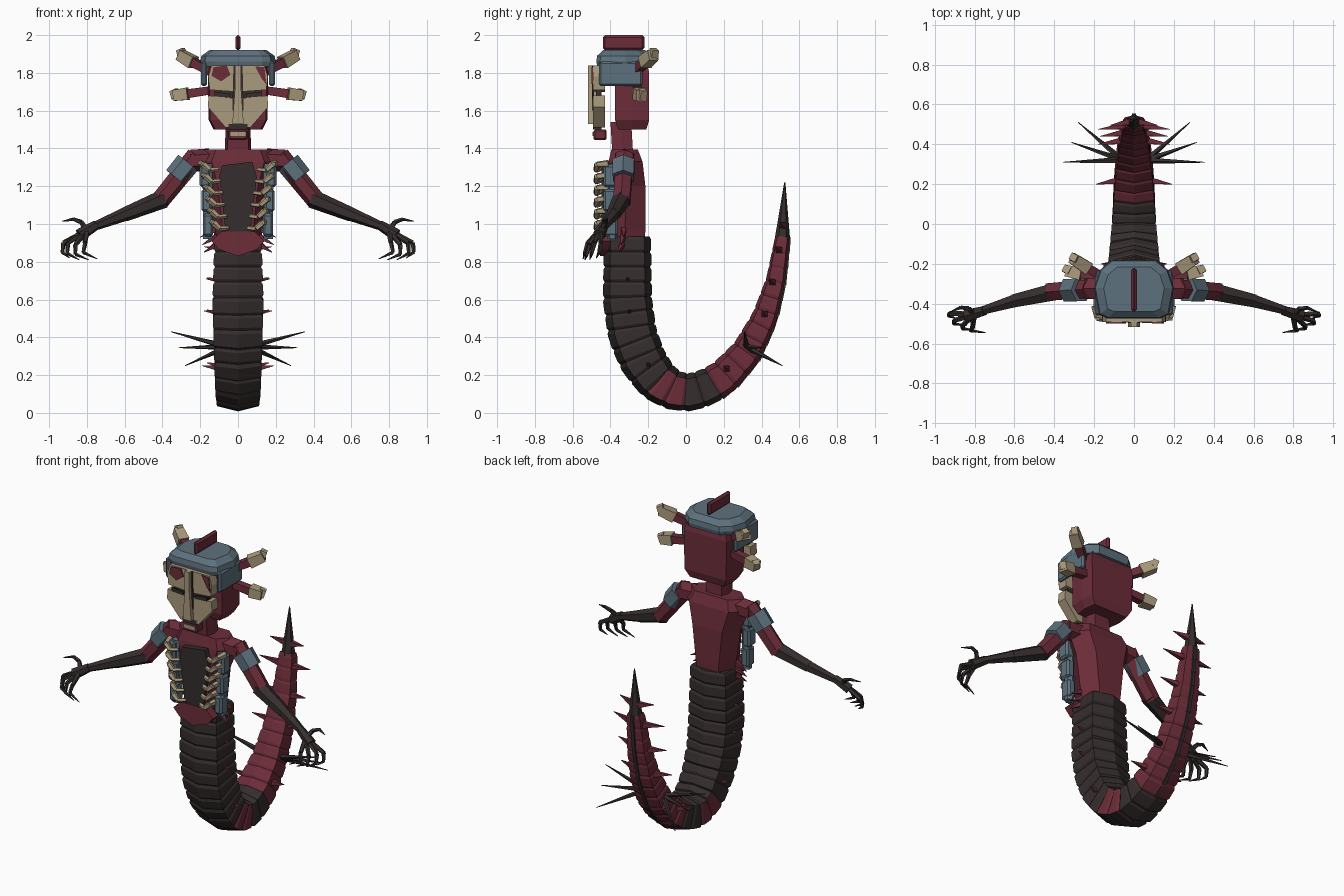
import bpy, bmesh, math
from mathutils import Vector

default_cube = bpy.data.objects.get("Cube")
if default_cube:
    bpy.data.objects.remove(default_cube, do_unlink=True)


def material(name, colour):
    mat = bpy.data.materials.new(name)
    mat.use_nodes = True
    mat.diffuse_color = (*colour, 1)
    mat.node_tree.nodes["Principled BSDF"].inputs["Base Color"].default_value = (*colour, 1)
    return mat


RED = material("dark red", (.15, .026, .042))
DARK = material("charcoal brown", (.036, .027, .027))
BLUE = material("slate blue", (.11, .165, .205))
TAN = material("bone tan", (.40, .325, .205))


def loft(name, rings, *mats, rule=None):
    """Skin a list of equal rings and cap both ends."""
    bm = bmesh.new()
    loops = [[bm.verts.new(p) for p in ring] for ring in rings]
    n = len(rings[0])
    for low, high in zip(loops, loops[1:]):
        for i in range(n):
            j = (i + 1) % n
            face = bm.faces.new((low[i], low[j], high[j], high[i]))
            face.material_index = rule(i) if rule else 0
    bm.faces.new(loops[0][::-1])
    bm.faces.new(loops[-1])
    bmesh.ops.recalc_face_normals(bm, faces=bm.faces[:])
    mesh = bpy.data.meshes.new(name)
    bm.to_mesh(mesh)
    bm.free()
    for mat in mats:
        mesh.materials.append(mat)
    obj = bpy.data.objects.new(name, mesh)
    bpy.context.collection.objects.link(obj)
    return obj


def strut(name, a, b, ra, rb, mat, sides=6):
    """Tapered bar from a to b."""
    a, b = Vector(a), Vector(b)
    turn = (b - a).to_track_quat('Z', 'Y')
    rings = []
    for centre, r in ((a, ra), (b, rb)):
        angles = [math.tau * (i + .5) / sides for i in range(sides)]
        rings.append([centre + turn @ Vector((r * math.cos(t), r * math.sin(t), 0)) for t in angles])
    return loft(name, rings, mat)


def plate(name, outline, front, back, mat):
    """Extrude an x-z outline along y."""
    return loft(name, [[(x, y, z) for x, z in outline] for y in (front, back)], mat)


def box(name, centre, size, mat, bevel=0):
    (x, y, z), (w, d, h) = centre, (s / 2 for s in size)
    outline = [(x - w, z - h), (x + w, z - h), (x + w, z + h), (x - w, z + h)]
    obj = plate(name, outline, y - d, y + d, mat)
    if bevel:
        mod = obj.modifiers.new("chamfer", 'BEVEL')
        mod.width, mod.segments = bevel, 1
    return obj


def hexagon(z, x, front, back, inset=.62):
    mid = (front + back) / 2
    return [(-x * inset, front, z), (x * inset, front, z), (x, mid, z),
            (x * inset, back, z), (-x * inset, back, z), (-x, mid, z)]


# Tail: overlapping ridged segments swept along a hook (y, z, half width, half depth)
PATH = [(-.31, .93, .125, .125), (-.31, .6, .135, .13), (-.285, .42, .13, .13),
        (-.23, .28, .125, .125), (-.15, .17, .12, .115), (-.07, .12, .115, .105),
        (.02, .107, .11, .1), (.11, .135, .105, .098), (.2, .19, .1, .092),
        (.32, .32, .088, .082), (.415, .5, .076, .068), (.475, .7, .062, .052),
        (.51, .93, .045, .038)]
PATH = [Vector(p) for p in PATH]
LENGTHS = [0]
for p, q in zip(PATH, PATH[1:]):
    LENGTHS.append(LENGTHS[-1] + (q - p).xy.length)


def along(s):
    for i in range(len(PATH) - 1):
        if s <= LENGTHS[i + 1] or i == len(PATH) - 2:
            t = (s - LENGTHS[i]) / (LENGTHS[i + 1] - LENGTHS[i])
            return PATH[i].lerp(PATH[i + 1], t)


def tail_ring(s, scale):
    here = along(s)
    step = (along(s + .03) - along(s - .03)).xy.normalized()
    y, z, w, t = here
    out = Vector((step.y, -step.x))
    section = [(0, 1), (1, .72), (1, -.72), (0, -1), (-1, -.72), (-1, .72)]
    return [Vector((u * w * scale, y - out.x * v * t * scale, z - out.y * v * t * scale))
            for u, v in section]


COUNT = 25
STEP = LENGTHS[-1] / COUNT
for k in range(COUNT):
    s = k * STEP
    y, z = along(s + STEP / 2).xy
    rings = [tail_ring(s - .004, .93), tail_ring(s + .012, 1), tail_ring(s + STEP * .8, 1),
             tail_ring(s + STEP + .004, .9)]
    if y > .12:
        loft("tail_segment", rings, RED)
        # Dark seam along the outer ridge, on whichever ridge vertex lies outward
        ends = [max((r[0], r[3]), key=lambda p: p.y - p.z * .4) for r in (rings[0], rings[-1])]
        strut("tail_seam", ends[0], ends[1], .016, .015, DARK, 4)
    elif -.15 < y < -.04:
        loft("tail_segment", rings, RED, DARK, rule=lambda i: 0 if i in (1, 4) else 1)
    else:
        loft("tail_segment", rings, DARK)
strut("tail_tip", (0, .51, .91), (0, .523, 1.22), .042, .003, DARK)

# Torso, neck and pelvis plate
loft("torso", [hexagon(.87, .115, -.42, -.22), hexagon(.97, .13, -.43, -.215),
               hexagon(1.2, .17, -.42, -.215), hexagon(1.33, .225, -.41, -.23),
               hexagon(1.395, .19, -.395, -.255)], RED)
loft("neck", [hexagon(1.37, .07, -.39, -.28, .8), hexagon(1.54, .065, -.4, -.29, .8)], RED)
plate("pelvis_plate", [(0, .83), (.1, .865), (.14, .91), (.09, .96), (-.09, .96),
                       (-.14, .91), (-.1, .865)], -.455, -.4, RED)
plate("chest_panel", [(-.065, .955), (.065, .955), (.1, 1.25), (.075, 1.33),
                      (-.085, 1.31), (-.1, 1.25)], -.448, -.41, DARK)

# Head, helmet and crest
head = loft("head", [hexagon(1.5, .13, -.36, -.21, .92), hexagon(1.55, .155, -.375, -.195, .95),
                     hexagon(1.8, .16, -.375, -.195, .95), hexagon(1.86, .14, -.36, -.21, .95)], RED)


def cap_ring(z, k):
    outline = [(.13, -.475), (.175, -.455), (.2, -.32), (.17, -.23), (.11, -.18)]
    pts = outline + [(-x, y) for x, y in reversed(outline)]
    return [(x * k, -.33 + (y + .33) * k, z) for x, y in pts]


loft("helmet_cap", [cap_ring(1.835, .96), cap_ring(1.86, 1), cap_ring(1.89, .97),
                    cap_ring(1.92, .76)], BLUE)
box("crest", (0, -.33, 1.96), (.028, .22, .08), RED, .012)

# Mask centre: eye band, nose, mouth
box("eye_band", (0, -.462, 1.69), (.25, .03, .05), DARK)
plate("nose", [(-.03, 1.53), (.03, 1.53), (.016, 1.72), (.016, 1.84), (-.016, 1.84),
               (-.016, 1.72)], -.518, -.45, TAN)
box("mouth_gap", (0, -.47, 1.515), (.1, .045, .03), DARK)
box("chin", (0, -.455, 1.472), (.1, .07, .055), RED, .008)
box("lip", (0, -.487, 1.477), (.085, .015, .022), TAN)
plate("left_brow_mark", [(.09, 1.835), (.14, 1.83), (.15, 1.74), (.125, 1.77)], -.499, -.49, RED)
plate("right_brow_mark", [(-.13, 1.83), (-.06, 1.84), (-.04, 1.79), (-.09, 1.755),
                          (-.14, 1.785)], -.499, -.49, RED)

for m in (-1, 1):
    def at(x, y, z):
        return (m * x, y, z)

    def side_plate(name, outline, front, back, mat):
        plate(name, [(m * x, z) for x, z in outline], front, back, mat)

    # Mask halves
    side_plate("mask_brow", [(.008, 1.84), (.14, 1.84), (.158, 1.78), (.15, 1.71),
                             (.008, 1.7)], -.492, -.43, TAN)
    side_plate("mask_cheek", [(.008, 1.665), (.155, 1.68), (.16, 1.62), (.065, 1.51),
                              (.008, 1.51)], -.492, -.43, TAN)
    side_plate("eye_slit", [(.04, 1.69), (.125, 1.7), (.125, 1.675), (.045, 1.67)], -.496, -.488, DARK)
    side_plate("nose_shadow", [(.014, 1.84), (.024, 1.84), (.03, 1.6), (.02, 1.6)], -.498, -.49, DARK)
    box("helmet_flap", at(.18, -.345, 1.795), (.03, .23, .13), BLUE, .01)

    # Horns with bone tips
    for root, joint, tip in (((.13, -.28, 1.8), (.235, -.22, 1.855), (.305, -.175, 1.895)),
                             ((.13, -.26, 1.71), (.265, -.25, 1.69), (.34, -.235, 1.68))):
        strut("horn_base", at(*root), at(*joint), .03, .033, RED, 4)
        strut("horn_tip", at(*joint), at(*tip), .046, .04, TAN, 4)
        end = Vector(at(*tip))
        strut("horn_knob", end - Vector((m * .015, 0, .012)), end + Vector((0, .008, .03)),
              .03, .026, TAN, 4)

    # Rib cage: hooked ribs and side armour
    for k in range(6):
        x, z = .195 - .011 * k, 1.315 - .062 * k
        points = [at(x, -.41, z + .005), at(x - .012, -.47, z), at(x - .045, -.475, z - .03),
                  at(x - .09, -.455, z - .025)]
        for a, b, r in zip(points, points[1:], (.02, .018, .014)):
            strut("rib", a, b, r, r * .8, TAN, 5)
    for k in range(3):
        box("side_armour", at(.175 - .008 * k, -.4, 1.255 - .13 * k), (.055, .075, .12), BLUE, .012)
        strut("armour_link", at(.16, -.39, 1.32 - .13 * k), at(.16, -.39, 1.18 - .13 * k),
              .028, .028, BLUE)
        strut("waist_spike", at(.1, -.33, .98 - .04 * k), at(.2 - .01 * k, -.33 - .015 * k, .93 - .04 * k),
              .024, .002, RED, 4)

    # Arm
    strut("shoulder", at(.15, -.325, 1.34), at(.25, -.325, 1.335), .06, .058, RED)
    strut("upper_arm", at(.22, -.325, 1.36), at(.42, -.34, 1.115), .054, .05, RED)
    strut("shoulder_pad", at(.265, -.33, 1.325), at(.33, -.332, 1.245), .066, .064, BLUE)
    strut("forearm", at(.39, -.338, 1.135), at(.6, -.385, 1.05), .05, .038, DARK)
    strut("wrist", at(.59, -.383, 1.055), at(.78, -.44, .98), .037, .022, DARK)
    strut("palm", at(.75, -.435, .995), at(.84, -.46, .94), .026, .034, DARK)
    # Clawed fingers and thumb
    fingers = [((.81, -.52, .9), (.82, -.535, .85), (.745, -.545, .815)),
               ((.86, -.51, .89), (.86, -.525, .84), (.79, -.535, .81)),
               ((.9, -.485, .9), (.905, -.5, .845), (.84, -.51, .81)),
               ((.925, -.45, .9), (.93, -.46, .85), (.89, -.475, .82)),
               ((.83, -.425, 1.01), (.87, -.42, 1.025), (.93, -.445, 1.015))]
    for knuckle, joint, tip in fingers:
        strut("finger_base", at(.8, -.455, .965), at(*knuckle), .016, .013, DARK, 5)
        strut("finger_middle", at(*knuckle), at(*joint), .013, .01, DARK, 5)
        strut("claw", at(*joint), at(*tip), .01, .002, DARK, 5)

    # Tail spines: short red thorns and long quills
    for y, z, inner, reach in ((.22, .24, .07, .19), (.42, .53, .05, .18), (.46, .7, .04, .17),
                               (.495, .87, .03, .18), (.515, 1.0, .01, .12)):
        strut("tail_thorn", at(inner, y, z - .01), at(reach, y - .02, z + .01), .026, .002, RED, 4)
    for y, z in ((-.31, .7), (-.3, .53), (-.2, .25)):
        strut("body_thorn", at(.1, y, z), at(.165, y, z + .015), .02, .002, RED, 4)
    for y, z, reach in ((.31, .43, .355), (.41, .345, .315), (.51, .25, .28)):
        strut("tail_quill", at(.06, .32, .35), at(reach, y, z), .018, .002, DARK, 5)
